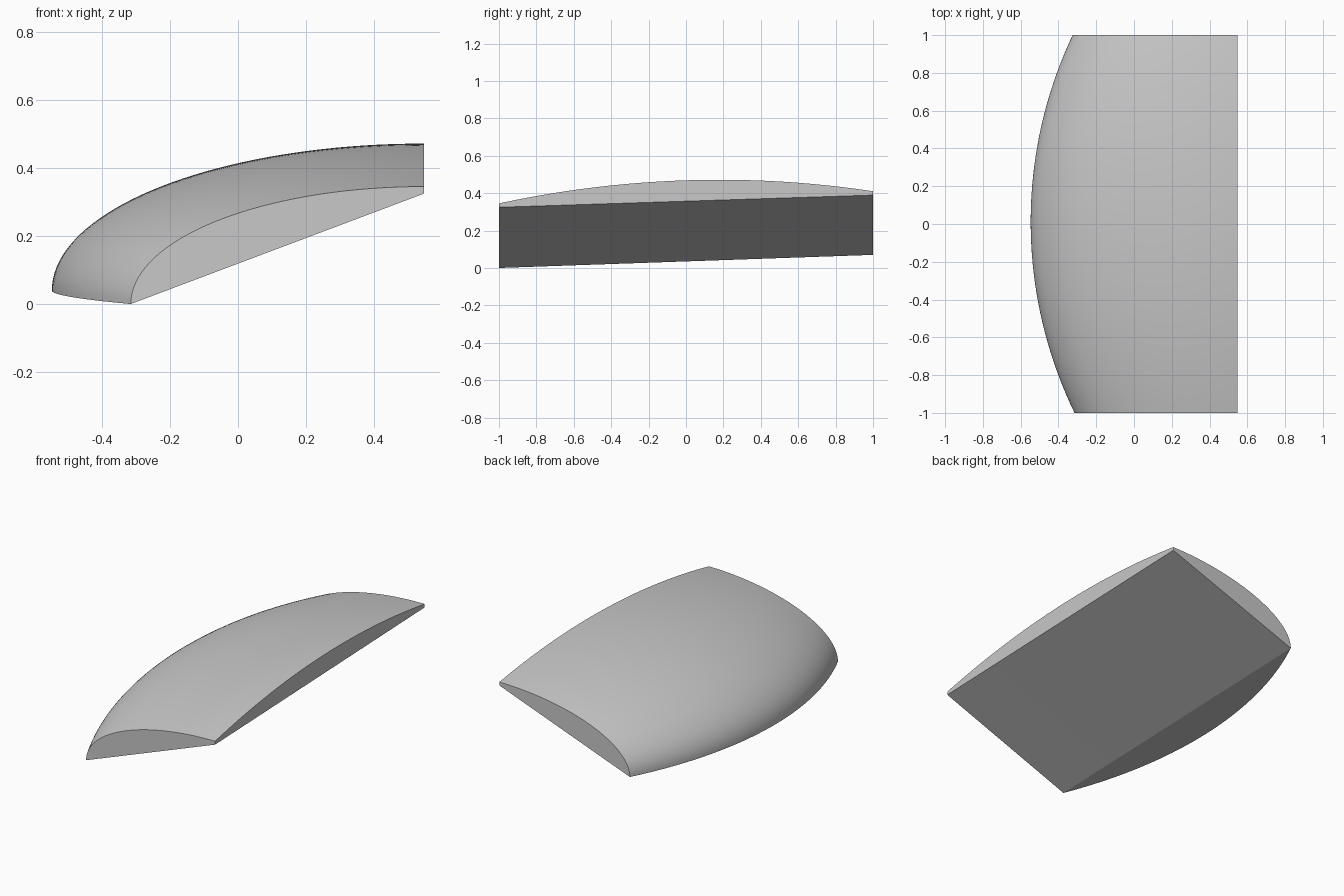
import bpy, bmesh, math

cube = bpy.data.objects.get("Cube")
if cube:
    bpy.data.objects.remove(cube, do_unlink=True)

ROWS, STEPS = 48, 40
SIDE = 0.547          # flat side plane


def arc(y, sag):
    """Height of a circular arc over the chord y = -1..1."""
    r = (1 + sag * sag) / (2 * sag)
    return math.sqrt(r * r - y * y) - (r - sag)


def section(y):
    """Closed section: quarter ellipse above, flat base below."""
    edge_x = -0.32 - 0.005 * y - arc(y, 0.227)
    base_x = -0.32 - 0.005 * y
    base_z = 0.035 * (1 + y)
    edge_z = base_z + 0.018 * (base_x - edge_x)
    top_z = 0.3775 + 0.0325 * y + arc(y, 0.091)
    points = []
    for i in range(STEPS + 1):
        t = math.pi / 2 * i / STEPS
        points.append((SIDE - (SIDE - edge_x) * math.cos(t), y,
                       edge_z + (top_z - edge_z) * math.sin(t)))
    points.append((SIDE, y, 0.357 + 0.0325 * y))
    points.append((base_x, y, base_z))
    return points


# Solid curved shell piece, lofted from end to end
bm = bmesh.new()
loops = [[bm.verts.new(p) for p in section(-1 + 2 * j / ROWS)]
         for j in range(ROWS + 1)]
n = len(loops[0])
for a, b in zip(loops, loops[1:]):
    for i in range(n):
        k = (i + 1) % n
        bm.faces.new((a[i], a[k], b[k], b[i]))

# Flat ends
bm.faces.new(loops[0])
bm.faces.new(loops[-1])
bmesh.ops.remove_doubles(bm, verts=bm.verts, dist=0.0001)
bmesh.ops.recalc_face_normals(bm, faces=bm.faces)

mesh = bpy.data.meshes.new("curved_panel")
bm.to_mesh(mesh)
bm.free()
panel = bpy.data.objects.new("curved_panel", mesh)
bpy.context.collection.objects.link(panel)

# Single plain colour
grey = bpy.data.materials.new("light_grey")
grey.use_nodes = True
colour = (0.58, 0.58, 0.58, 1)
grey.diffuse_color = colour
grey.node_tree.nodes["Principled BSDF"].inputs["Base Color"].default_value = colour
mesh.materials.append(grey)

# Smooth crown with crisp borders
bpy.ops.object.select_all(action='DESELECT')
panel.select_set(True)
bpy.context.view_layer.objects.active = panel
bpy.ops.object.shade_smooth_by_angle(angle=math.radians(14))
